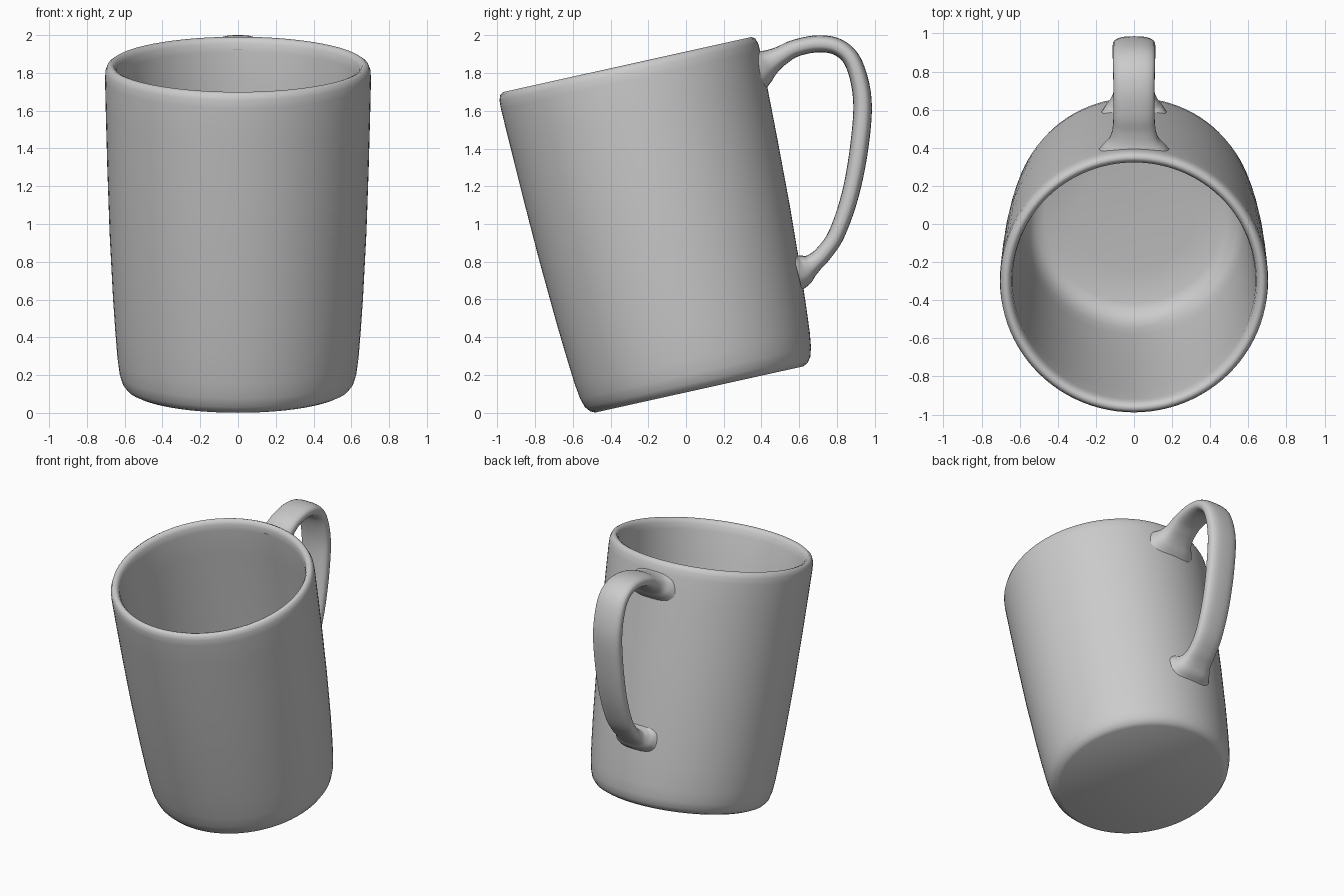
import bpy, bmesh, math
from mathutils import Vector, Matrix

cube = bpy.data.objects.get("Cube")
if cube:
    bpy.data.objects.remove(cube, do_unlink=True)

# One plain ceramic colour
GREY = (0.6, 0.6, 0.6, 1.0)
ceramic = bpy.data.materials.new("grey ceramic")
ceramic.use_nodes = True
ceramic.diffuse_color = GREY
ceramic.node_tree.nodes["Principled BSDF"].inputs["Base Color"].default_value = GREY

TILT = math.radians(12.5)
BASE = Vector((0, 0.07, 0.123))


def finish(bm, name, angle):
    bmesh.ops.recalc_face_normals(bm, faces=bm.faces)
    mesh = bpy.data.meshes.new(name)
    bm.to_mesh(mesh)
    bm.free()
    mesh.materials.append(ceramic)
    obj = bpy.data.objects.new(name, mesh)
    bpy.context.collection.objects.link(obj)
    bpy.ops.object.select_all(action='DESELECT')
    bpy.context.view_layer.objects.active = obj
    obj.select_set(True)
    bpy.ops.object.shade_smooth_by_angle(angle=math.radians(angle))
    return obj


def loft(bm, rings):
    """Skin a list of closed rings of points and cap both ends."""
    loops = [[bm.verts.new(p) for p in ring] for ring in rings]
    n = len(loops[0])
    for a, b in zip(loops, loops[1:]):
        for i in range(n):
            j = (i + 1) % n
            bm.faces.new((a[i], a[j], b[j], b[i]))
    bm.faces.new(loops[0])
    bm.faces.new(loops[-1])


def smooth_path(points, steps):
    """Catmull-Rom interpolation through tuples of any length."""
    pts = [points[0]] + points + [points[-1]]
    out = []
    for k in range(1, len(pts) - 2):
        p0, p1, p2, p3 = pts[k - 1:k + 3]
        for s in range(steps):
            t = s / steps
            out.append([0.5 * (2 * b + (c - a) * t + (2 * a - 5 * b + 4 * c - d) * t * t
                               + (3 * b - a - 3 * c + d) * t ** 3)
                        for a, b, c, d in zip(p0, p1, p2, p3)])
    out.append(list(points[-1]))
    return out


# Mug body: (radius, height) profile from the underside, over the rim, to the inner floor
profile = [(0.565, 0.0), (0.59, 0.012), (0.612, 0.04), (0.627, 0.09), (0.638, 0.17),
           (0.65, 0.32), (0.662, 0.5), (0.68, 0.85), (0.692, 1.2), (0.70, 1.5),
           (0.704, 1.68), (0.702, 1.725), (0.692, 1.752), (0.675, 1.764), (0.657, 1.757),
           (0.644, 1.735), (0.638, 1.69), (0.632, 1.5), (0.612, 0.9), (0.588, 0.36),
           (0.575, 0.25), (0.555, 0.18), (0.52, 0.135), (0.47, 0.115), (0.3, 0.105),
           (0.05, 0.10)]
SEG = 96
place = Matrix.Translation(BASE) @ Matrix.Rotation(TILT, 4, 'X')
bm = bmesh.new()
loft(bm, [[place @ Vector((r * math.cos(2 * math.pi * i / SEG),
                           r * math.sin(2 * math.pi * i / SEG), h)) for i in range(SEG)]
          for r, h in profile])
finish(bm, "mug_body", 60)

# Handle: (y, z, half width, half thickness), flaring where it meets the body
path = [(0.375, 1.82, 0.19, 0.115), (0.405, 1.835, 0.165, 0.095), (0.445, 1.858, 0.13, 0.07),
        (0.50, 1.89, 0.113, 0.053), (0.58, 1.932, 0.108, 0.046), (0.70, 1.955, 0.108, 0.045),
        (0.81, 1.935, 0.11, 0.045), (0.89, 1.85, 0.112, 0.046), (0.935, 1.66, 0.112, 0.049),
        (0.92, 1.42, 0.11, 0.049), (0.872, 1.16, 0.107, 0.046), (0.80, 0.95, 0.104, 0.044),
        (0.73, 0.845, 0.104, 0.045), (0.675, 0.793, 0.112, 0.052), (0.64, 0.77, 0.13, 0.072),
        (0.615, 0.757, 0.15, 0.09), (0.59, 0.75, 0.17, 0.105)]
samples = smooth_path(path, 5)
rings = []
for k, (y, z, w, t) in enumerate(samples):
    a, b = samples[max(k - 1, 0)], samples[min(k + 1, len(samples) - 1)]
    d = Vector((0, b[0] - a[0], b[1] - a[1])).normalized()
    n = Vector((0, -d.z, d.y))
    ring = []
    for i in range(28):
        c, s = math.cos(2 * math.pi * i / 28), math.sin(2 * math.pi * i / 28)
        # slightly squared oval section
        x = w * math.copysign(abs(c) ** 0.75, c)
        ring.append(Vector((x, y, z)) + n * t * math.copysign(abs(s) ** 0.75, s))
    rings.append(ring)
bm = bmesh.new()
loft(bm, rings)
finish(bm, "handle", 60)
